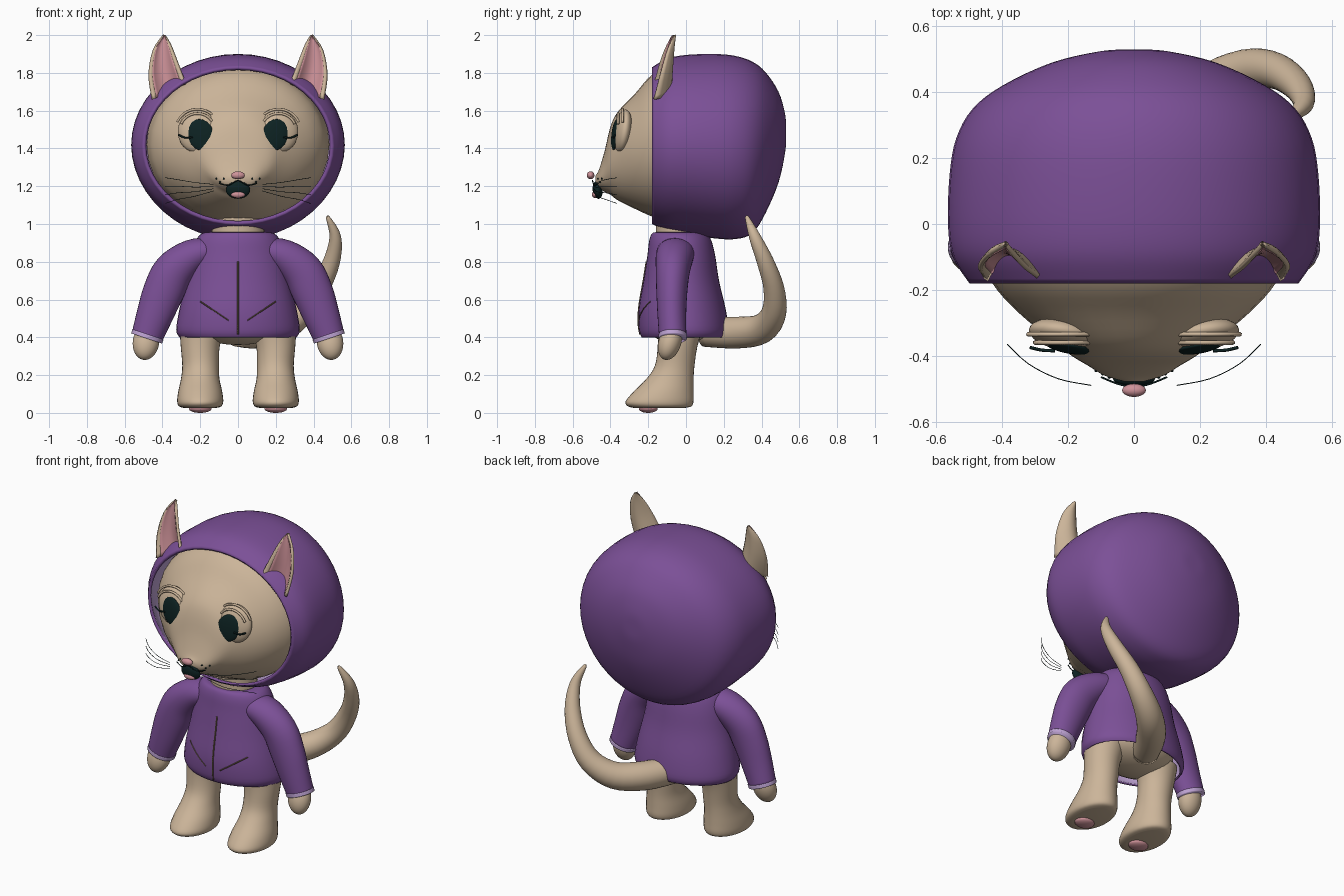
import bpy, bmesh, math
from mathutils import Vector
from mathutils.bvhtree import BVHTree

if "Cube" in bpy.data.objects:
    bpy.data.objects.remove(bpy.data.objects["Cube"])


def material(name, *rgb):
    mat = bpy.data.materials.new(name)
    mat.use_nodes = True
    mat.diffuse_color = (*rgb, 1)
    mat.node_tree.nodes["Principled BSDF"].inputs["Base Color"].default_value = (*rgb, 1)
    return mat


FUR = material("tan fur", .60, .46, .32)
PURPLE = material("purple cloth", .20, .08, .31)
LAVENDER = material("lavender lining", .52, .37, .66)
PINK = material("pink skin", .62, .29, .32)
DARK = material("dark teal", .004, .016, .016)
ZIP = material("brown zip", .14, .10, .06)


def finish(name, bm, *mats):
    bmesh.ops.recalc_face_normals(bm, faces=bm.faces)
    mesh = bpy.data.meshes.new(name)
    bm.to_mesh(mesh)
    bm.free()
    for mat in mats:
        mesh.materials.append(mat)
    mesh.shade_smooth()
    obj = bpy.data.objects.new(name, mesh)
    bpy.context.collection.objects.link(obj)
    return obj


def spline(rows, steps):
    """Catmull-Rom interpolation through rows of numbers."""
    rows = [Vector(r) for r in rows]
    out = []
    for i in range(len(rows) - 1):
        b, c = rows[i], rows[i + 1]
        a = rows[i - 1] if i else b
        d = rows[i + 2] if i + 2 < len(rows) else c
        for k in range(steps):
            t = k / steps
            out.append(b + (c - a) * (t / 2) + (a * 2 - b * 5 + c * 4 - d) * (t * t / 2)
                       + (b * 3 - a - c * 3 + d) * (t ** 3 / 2))
    return out + [rows[-1]]


def tube(name, rows, mats, ref=(1, 0, 0), axis=None, sides=32, steps=4, caps=(True, True)):
    """Skin oval rings; each row is x, y, z, radius along ref, radius across."""
    rows = spline(rows, steps)
    bm = bmesh.new()
    rings = []
    for i, row in enumerate(rows):
        centre = Vector(row[:3])
        before, after = rows[max(i - 1, 0)], rows[min(i + 1, len(rows) - 1)]
        t = Vector(axis) if axis else (Vector(after[:3]) - Vector(before[:3])).normalized()
        a = Vector(ref)
        a = (a - t * a.dot(t)).normalized()
        b = t.cross(a)
        angles = [math.tau * k / sides for k in range(sides)]
        rings.append([bm.verts.new(centre + a * max(row[3], .001) * math.cos(g)
                                   + b * max(row[4], .001) * math.sin(g)) for g in angles])
    for low, high in zip(rings, rings[1:]):
        for k in range(sides):
            j = (k + 1) % sides
            bm.faces.new((low[k], low[j], high[j], high[k]))
    for ring, cap in zip((rings[0], rings[-1]), caps):
        if cap:
            bm.faces.new(ring)
    return finish(name, bm, *mats)


def wire(name, points, radius, mat):
    return tube(name, [(*p, radius, radius) for p in points], [mat], ref=(.1, .3, 1), sides=6)


def ball(name, centre, size, mat, tilt=(0, 0, 0)):
    bpy.ops.mesh.primitive_uv_sphere_add(segments=32, ring_count=16, location=centre, rotation=tilt)
    obj = bpy.context.object
    obj.name, obj.scale = name, size
    obj.data.materials.append(mat)
    bpy.ops.object.shade_smooth()
    return obj


def line_cloth(obj, thickness):
    mod = obj.modifiers.new("lining", "SOLIDIFY")
    mod.thickness, mod.offset, mod.material_offset = thickness, -1, 1


def along_y(rows):
    return [(0, y, z, rx, rz) for y, z, rx, rz in rows]


# Head with tapered muzzle
head = tube("head", along_y([
    (-.478, 1.235, .03, .022), (-.46, 1.24, .09, .05), (-.43, 1.28, .14, .11),
    (-.4, 1.335, .19, .18), (-.36, 1.36, .24, .235), (-.27, 1.385, .35, .305),
    (-.18, 1.415, .43, .375), (-.08, 1.42, .47, .41), (.1, 1.42, .46, .4),
    (.25, 1.42, .2, .2)]), [FUR], axis=(0, 1, 0))

# Hood, open at the front
hood = tube("hood", along_y([
    (-.18, 1.415, .5, .415), (-.1, 1.42, .55, .455), (0, 1.42, .565, .475),
    (.15, 1.412, .56, .488), (.26, 1.405, .54, .485), (.35, 1.405, .49, .455),
    (.42, 1.43, .4, .375), (.49, 1.46, .25, .24), (.525, 1.48, .1, .1),
    (.53, 1.48, .01, .01)]), [PURPLE, LAVENDER], axis=(0, 1, 0), sides=48, caps=(False, True))
line_cloth(hood, .018)

# Neck and hips
tube("neck", [(0, -.04, .85, .15, .12), (0, -.04, .95, .14, .12), (0, -.04, 1.08, .14, .12)], [FUR])
ball("hips", (0, -.03, .48), (.28, .18, .12), FUR)

# Jacket body, open at the hem
jacket = tube("jacket", [
    (0, -.01, .4, .31, .225), (0, -.012, .44, .327, .237), (0, -.02, .55, .31, .23),
    (0, -.025, .7, .275, .2), (0, -.025, .83, .25, .18), (0, -.03, .91, .225, .165),
    (0, -.035, .95, .19, .145), (0, -.035, .957, .14, .12)],
    [PURPLE, LAVENDER], axis=(0, 0, 1), sides=40, caps=(False, False))
line_cloth(jacket, .012)

# Zip and pocket seams laid on the jacket front
bpy.context.view_layer.update()
surface = BVHTree.FromObject(jacket, bpy.context.evaluated_depsgraph_get())


def seam(name, start, end, radius):
    path = []
    for k in range(9):
        spot = Vector(start).lerp(Vector(end), k / 8)
        path.append(surface.ray_cast(Vector((spot.x, -1, spot.y)), Vector((0, 1, 0)))[0])
    wire(name, path, radius, ZIP)


seam("zip", (0, .8), (0, .415), .005)

# Tail
tube("tail", [
    (0, .1, .43, .08, .08), (.1, .27, .425, .084, .084), (.22, .4, .445, .078, .078),
    (.34, .465, .53, .066, .066), (.43, .465, .66, .055, .055), (.495, .42, .8, .045, .045),
    (.515, .365, .93, .031, .031), (.478, .325, 1.03, .012, .012), (.473, .32, 1.04, .002, .002)],
    [FUR], ref=(.5, -.6, .6))


def ear(name, s, spread, forward, mats):
    """Cupped leaf between an inner and an outer edge curve."""
    inner = spline([(.28, 1.74), (.325, 1.86), (.36, 1.95), (.39, 2)], 4)
    outer = spline([(.45, 1.66), (.468, 1.79), (.445, 1.92), (.39, 2)], 4)
    bm = bmesh.new()
    grid = []
    for i, (p, q) in enumerate(zip(inner, outer)):
        v = i / (len(inner) - 1)
        row = []
        for k in range(13):
            u = (k / 6 - 1) * spread
            spot = p.lerp(q, (u + 1) / 2)
            y = -.085 + .025 * v - .085 * (1 - v) * u * u - forward
            row.append(bm.verts.new((s * spot.x, y, spot.y)))
        grid.append(row)
    for low, high in zip(grid, grid[1:]):
        for k in range(12):
            bm.faces.new((low[k], low[k + 1], high[k + 1], high[k]))
    obj = finish(name, bm, *mats)
    mod = obj.modifiers.new("thickness", "SOLIDIFY")
    mod.thickness, mod.offset = .016 if forward == 0 else .004, 0


for s, side in ((1, "left"), (-1, "right")):
    # Ears
    ear(side + "_ear", s, 1, 0, [FUR])
    ear(side + "_inner_ear", s, .8, .012, [PINK])

    # Eyes with lids, brow folds and lashes
    ball(side + "_eyelid", (s * .215, -.335, 1.492), (.105, .045, .115), FUR, (-.15, 0, s * .15))
    ball(side + "_eye", (s * .197, -.375, 1.472), (.07, .017, .085), DARK, (-.1, s * .35, s * .12))
    for n, radius in enumerate((.095, .118)):
        fold = []
        for k in range(9):
            g = math.radians(25 + 15 * k)
            fold.append((s * (.215 + radius * math.cos(g)), -.36 + .025 * n, 1.49 + radius * math.sin(g)))
        wire(side + "_brow_fold", fold, .007, FUR)
    wire(side + "_lash", [(s * .24, -.385, 1.46), (s * .28, -.383, 1.457), (s * .315, -.375, 1.472)], .005, DARK)

    # Whiskers and whisker spots
    for n in range(4):
        drop = .035 * n
        wire(side + "_whisker", [(s * .13, -.49, 1.21 - drop / 3), (s * .23, -.47, 1.22 - drop * .7),
                                 (s * .32, -.425, 1.235 - drop), (s * .385, -.365, 1.245 - drop * 1.3)],
             .0015, DARK)
    for n in range(3):
        ball(side + "_whisker_spot", (s * (.075 + .02 * n), -.465 + .01 * n, 1.24 - .018 * (n % 2)),
             (.005, .005, .005), DARK)

    # Sleeve, cuff and hand
    sleeve = [(.13, -.05, .86, .1, .07), (.24, -.06, .83, .1, .09), (.34, -.07, .75, .09, .107),
              (.395, -.075, .64, .082, .108), (.44, -.075, .52, .076, .097), (.483, -.07, .4, .072, .083)]
    tube(side + "_sleeve", [(s * x, *rest) for x, *rest in sleeve], [PURPLE], ref=(0, 1, 0))
    cuff = [(.477, -.07, .415, .075, .087), (.484, -.07, .394, .075, .086)]
    tube(side + "_cuff", [(s * x, *rest) for x, *rest in cuff], [LAVENDER], ref=(0, 1, 0))
    ball(side + "_hand", (s * .487, -.085, .375), (.07, .06, .098), FUR, (-.3, s * -.15, 0))

    # Leg with foot and sole pad
    leg = [(.19, -.03, .45, .12, .12), (.2, -.045, .35, .103, .105), (.198, -.06, .25, .097, .105),
           (.2, -.085, .18, .102, .125), (.2, -.12, .11, .117, .16), (.2, -.14, .06, .122, .18),
           (.2, -.14, .035, .112, .168), (.2, -.14, .026, .085, .135)]
    tube(side + "_leg", [(s * x, *rest) for x, *rest in leg], [FUR], axis=(0, 0, -1))
    ball(side + "_sole_pad", (s * .2, -.2, .022), (.06, .05, .022), PINK)

    # Pocket seam
    seam(side + "_pocket_seam", (s * .05, .49), (s * .2, .59), .0035)

# Nose, mouth and tongue
ball("nose", (0, -.505, 1.258), (.036, .02, .021), PINK)
ball("mouth", (0, -.468, 1.18), (.064, .026, .047), DARK, (.15, 0, 0))
ball("tongue", (0, -.482, 1.156), (.037, .016, .018), PINK)
wire("lip_line", [(-.1, -.465, 1.215), (-.05, -.485, 1.205), (0, -.495, 1.23),
                  (.05, -.485, 1.205), (.1, -.465, 1.215)], .003, DARK)
